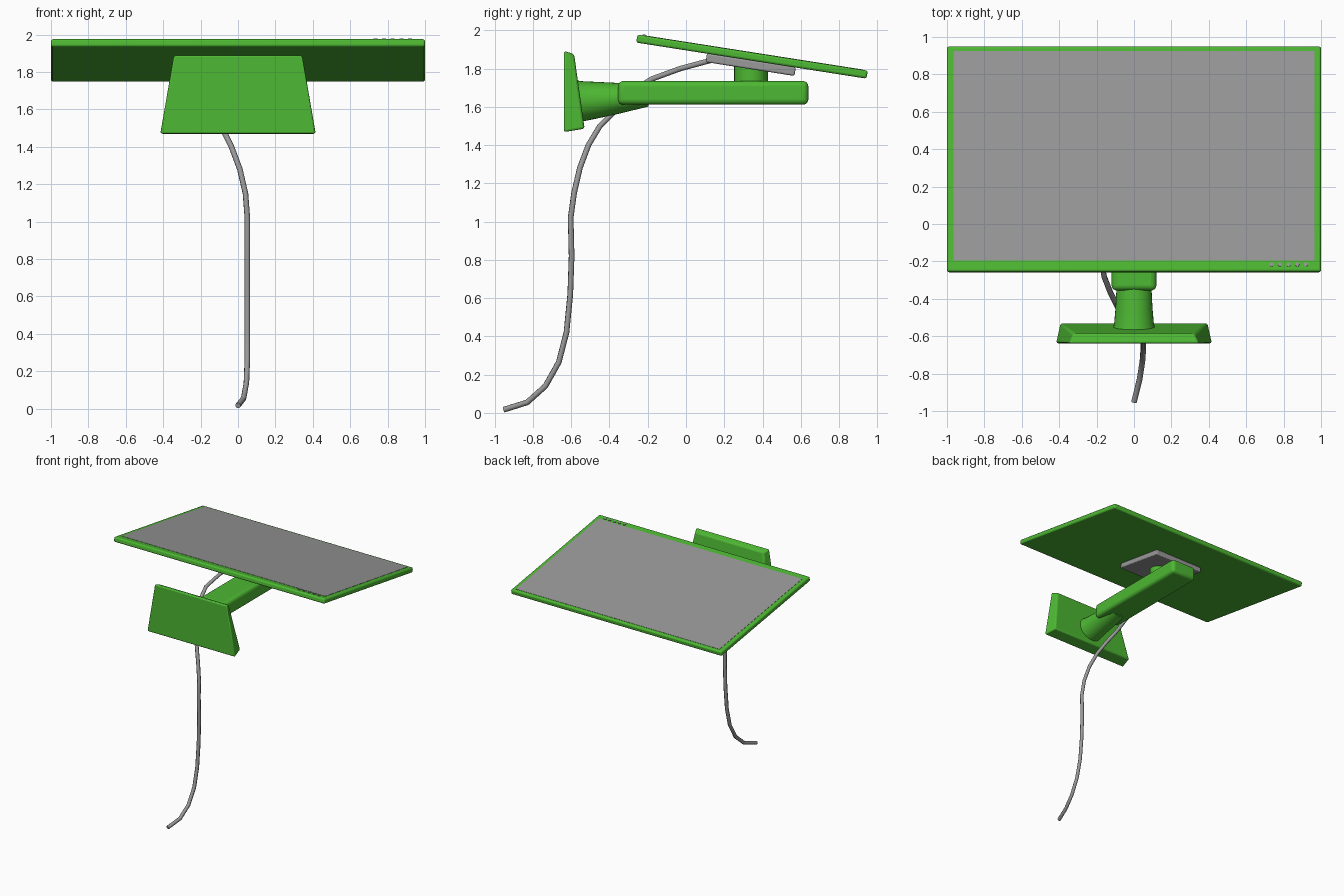
import bpy, bmesh, math
from mathutils import Matrix, Vector

if "Cube" in bpy.data.objects:
    bpy.data.objects.remove(bpy.data.objects["Cube"], do_unlink=True)


def material(name, color):
    m = bpy.data.materials.new(name)
    m.use_nodes = True
    m.diffuse_color = color
    m.node_tree.nodes["Principled BSDF"].inputs["Base Color"].default_value = color
    return m


green = material("green plastic", (0.075, 0.48, 0.033, 1))
grey = material("mid grey", (0.32, 0.32, 0.32, 1))


def finish(name, bm, mat, bevel=0, segments=3, matrix=None):
    bmesh.ops.recalc_face_normals(bm, faces=bm.faces)
    mesh = bpy.data.meshes.new(name)
    bm.to_mesh(mesh)
    bm.free()
    mesh.materials.append(mat)
    ob = bpy.data.objects.new(name, mesh)
    bpy.context.collection.objects.link(ob)
    if matrix:
        ob.matrix_world = matrix
    if bevel:
        mod = ob.modifiers.new("rounded edges", "BEVEL")
        mod.width, mod.segments = bevel, segments
        mod.limit_method = "ANGLE"
    bpy.ops.object.select_all(action="DESELECT")
    ob.select_set(True)
    bpy.context.view_layer.objects.active = ob
    bpy.ops.object.shade_smooth_by_angle(angle=math.radians(40))
    return ob


def box(name, size, center, mat, bevel=0, segments=3, parent_matrix=None):
    bm = bmesh.new()
    bmesh.ops.create_cube(bm, size=1, matrix=Matrix.Translation(center) @ Matrix.Diagonal((*size, 1)))
    return finish(name, bm, mat, bevel, segments, parent_matrix)


def loft(name, rings, mat, bevel=0, segments=3):
    """Skin between rings of equal point count and cap both ends."""
    bm = bmesh.new()
    loops = [[bm.verts.new(p) for p in ring] for ring in rings]
    n = len(loops[0])
    for a, b in zip(loops, loops[1:]):
        for i in range(n):
            j = (i + 1) % n
            bm.faces.new((a[i], a[j], b[j], b[i]))
    bm.faces.new(loops[0])
    bm.faces.new(loops[-1])
    return finish(name, bm, mat, bevel, segments)


# Tilted monitor, built flat in its own frame
tilt = Matrix.Translation((0, 0.345, 1.8625)) @ Matrix.Rotation(math.radians(-8.9), 4, "X")
box("monitor_case", (2, 1.219, 0.042), (0, 0, 0), green, 0.012, 3, tilt)
box("display", (1.93, 1.135, 0.004), (0, 0.017, 0.021), grey, 0, 1, tilt)
box("mount_plate", (0.47, 0.47, 0.045), (0, 0, -0.043), grey, 0.008, 2, tilt)

# Row of control buttons on the lower bezel
for i in range(5):
    bm = bmesh.new()
    bmesh.ops.create_cone(bm, cap_ends=True, segments=12, radius1=0.011, radius2=0.011, depth=0.012,
                          matrix=Matrix.Translation((0.735 + 0.046 * i, -0.572, 0.021)))
    finish("button_%d" % (i + 1), bm, grey, matrix=tilt)

# Swivel hub and horizontal arm
bm = bmesh.new()
bmesh.ops.create_cone(bm, cap_ends=True, segments=32, radius1=0.088, radius2=0.088, depth=0.1,
                      matrix=Matrix.Translation((0, 0.34, 1.765)))
finish("swivel_hub", bm, green)
box("arm", (0.24, 0.995, 0.124), (0, 0.142, 1.673), green, 0.028, 4)


# Tapered neck from wall plate into the arm
def oval(y, z, rx, rz, lean):
    pts = []
    for k in range(32):
        a = math.tau * k / 32
        pts.append(Vector((rx * math.cos(a), y - lean * math.sin(a), z + rz * math.sin(a))))
    return pts


loft("neck", [oval(-0.56, 1.630, 0.112, 0.108, 0.012),
              oval(-0.53, 1.631, 0.106, 0.103, 0.012),
              oval(-0.45, 1.637, 0.099, 0.093, 0.008),
              oval(-0.35, 1.645, 0.094, 0.080, 0.004),
              oval(-0.195, 1.662, 0.088, 0.060, 0)], green)


# Trapezoid wall plate with sloping sides
def trapezoid(top_x, top_y, top_z, low_x, low_y, low_z):
    return [(-low_x, low_y, low_z), (low_x, low_y, low_z),
            (top_x, top_y, top_z), (-top_x, top_y, top_z)]


loft("wall_plate", [trapezoid(0.347, -0.638, 1.892, 0.418, -0.638, 1.468),
                    trapezoid(0.322, -0.585, 1.876, 0.395, -0.53, 1.486)], green, 0.012, 3)

# Hanging cable
path = [(0, -0.952, 0.017), (0.03, -0.83, 0.055), (0.045, -0.735, 0.14),
        (0.05, -0.665, 0.265), (0.05, -0.625, 0.42), (0.05, -0.605, 0.62),
        (0.05, -0.598, 0.82), (0.05, -0.603, 1.02), (0.04, -0.585, 1.15),
        (0.01, -0.555, 1.28), (-0.035, -0.51, 1.40), (-0.085, -0.45, 1.50),
        (-0.125, -0.37, 1.58), (-0.16, -0.28, 1.68), (-0.175, -0.18, 1.745),
        (-0.15, -0.03, 1.80), (-0.1, 0.13, 1.843)]
curve = bpy.data.curves.new("cable", "CURVE")
curve.dimensions = "3D"
curve.bevel_depth = 0.015
curve.bevel_resolution = 2
curve.use_fill_caps = True
spline = curve.splines.new("POLY")
spline.points.add(len(path) - 1)
for point, co in zip(spline.points, path):
    point.co = (*co, 1)
curve.materials.append(grey)
cable = bpy.data.objects.new("cable", curve)
bpy.context.collection.objects.link(cable)
